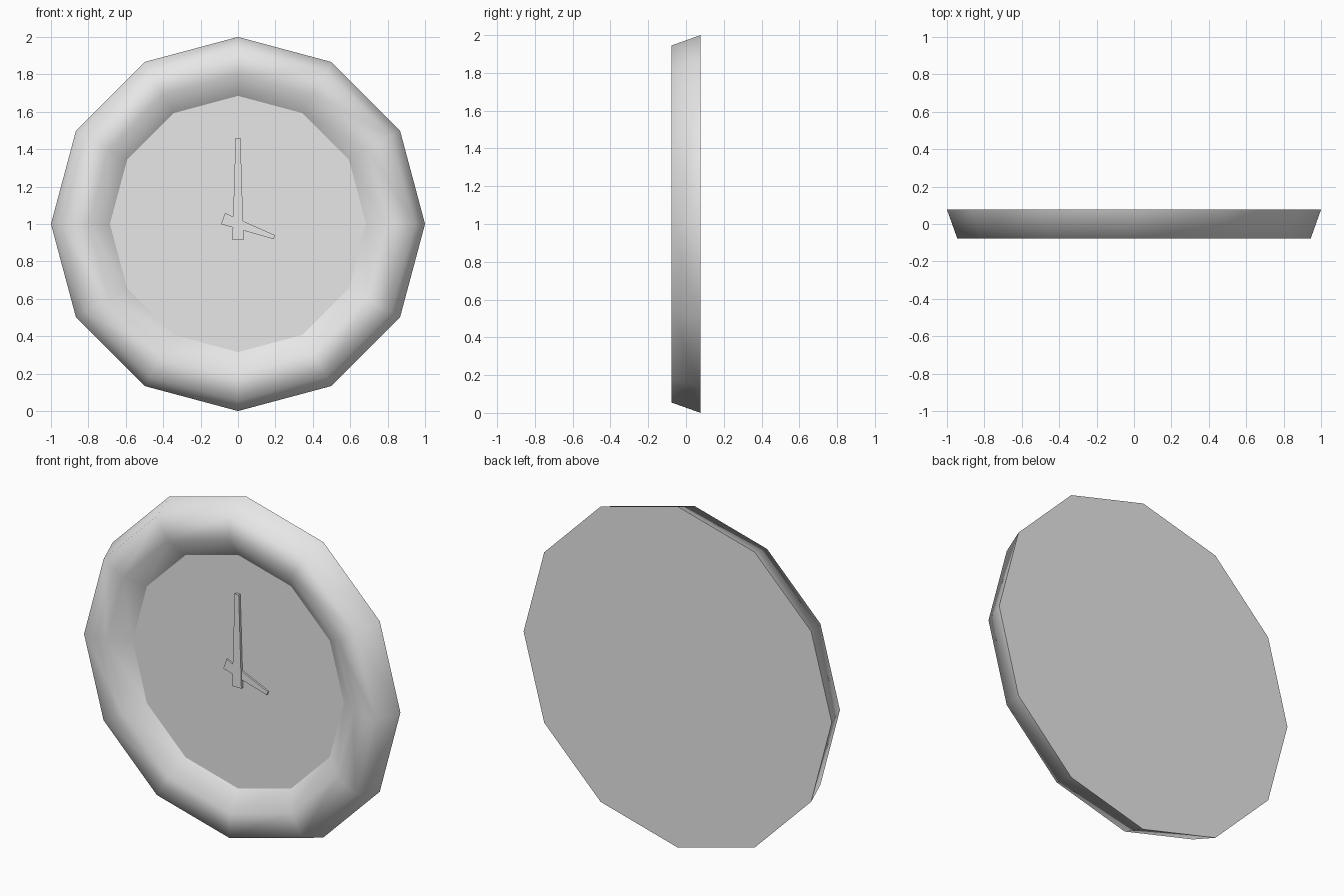
import bpy, bmesh
from math import sin, cos, pi, radians
from mathutils import Matrix

cube = bpy.data.objects.get("Cube")
if cube:
    bpy.data.objects.remove(cube, do_unlink=True)

SIDES = 12
FACE_Y = 0.003
BACK_Y, FRONT_Y = 0.077, -0.077

grey = bpy.data.materials.new("light grey")
colour = (0.8, 0.8, 0.8, 1)
grey.use_nodes = True
grey.diffuse_color = colour
grey.node_tree.nodes["Principled BSDF"].inputs["Base Color"].default_value = colour


def finish(bm, name, smooth=False):
    for f in bm.faces:
        f.smooth = smooth
    mesh = bpy.data.meshes.new(name)
    bm.to_mesh(mesh)
    bm.free()
    mesh.materials.append(grey)
    bpy.context.collection.objects.link(bpy.data.objects.new(name, mesh))


def ring(bm, radius, y):
    angles = [2 * pi * i / SIDES for i in range(SIDES)]
    return [bm.verts.new((radius * cos(a), y, 1 + radius * sin(a))) for a in angles]


def disc(name, radius, y, facing):
    bm = bmesh.new()
    face = bm.faces.new(ring(bm, radius, y))
    face.normal_update()
    if face.normal.y * facing < 0:
        face.normal_flip()
    finish(bm, name)


def hand(name, tail, tip, tail_width, tip_width, front, angle):
    # Tapered plate around the clock centre, tilted clockwise
    bm = bmesh.new()
    outline = [(-tail_width / 2, -tail), (tail_width / 2, -tail),
               (tip_width / 2, tip), (-tip_width / 2, tip)]
    base = bm.faces.new([bm.verts.new((x, FACE_Y, z)) for x, z in outline])
    top = bmesh.ops.extrude_face_region(bm, geom=[base])["geom"]
    verts = [v for v in top if isinstance(v, bmesh.types.BMVert)]
    bmesh.ops.translate(bm, verts=verts, vec=(0, front - FACE_Y, 0))
    bmesh.ops.recalc_face_normals(bm, faces=bm.faces)
    bm.transform(Matrix.Translation((0, 0, 1)) @ Matrix.Rotation(radians(angle), 4, "Y"))
    finish(bm, name)


# Rim: back edge, front outer edge, front inner edge, dial edge
bm = bmesh.new()
profile = [(1.0, BACK_Y), (0.945, FRONT_Y), (0.8, FRONT_Y), (0.685, FACE_Y)]
rings = [ring(bm, r, y) for r, y in profile]
for a, b in zip(rings, rings[1:]):
    for i in range(SIDES):
        j = (i + 1) % SIDES
        bm.faces.new((a[i], a[j], b[j], b[i]))
finish(bm, "rim", smooth=True)

# Dial and back
disc("dial", 0.685, FACE_Y, -1)
disc("back_plate", 1.0, BACK_Y, 1)

# Hands
hand("hour_hand", 0.085, 0.207, 0.063, 0.022, -0.007, 110)
hand("minute_hand", 0.085, 0.46, 0.06, 0.026, -0.012, 0)
